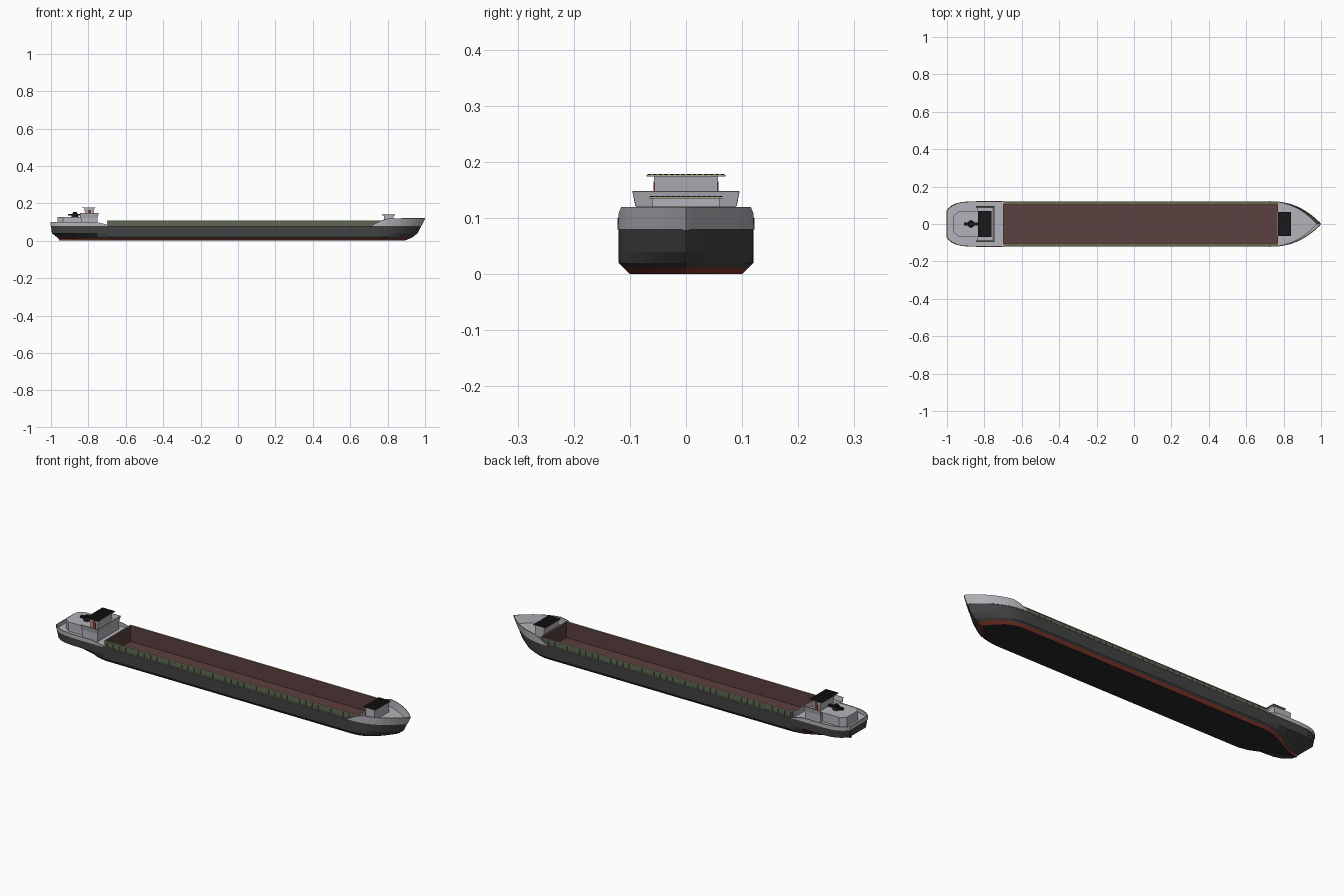
import bpy, bmesh, math

if "Cube" in bpy.data.objects:
    bpy.data.objects.remove(bpy.data.objects["Cube"])

def mat(name, r, g, b):
    m = bpy.data.materials.new(name)
    m.diffuse_color = (r, g, b, 1)
    m.use_nodes = True
    m.node_tree.nodes["Principled BSDF"].inputs["Base Color"].default_value = m.diffuse_color
    return m

DARK = mat("dark_hull", .055, .055, .055)
GREY = mat("light_grey", .45, .45, .49)
RED = mat("antifouling_red", .24, .042, .026)
BOTTOM = mat("bottom_black", .022, .022, .022)
HOLD = mat("hold_brown", .105, .052, .050)
GREEN = mat("coaming_green", .11, .14, .09)
TAN = mat("trim_tan", .42, .38, .22)
BLACK = mat("roof_black", .010, .010, .010)
DOOR = mat("door_brown", .20, .05, .03)

def make(name, verts, faces, mats, idx=None):
    me = bpy.data.meshes.new(name)
    me.from_pydata(verts, [], faces)
    for m in mats:
        me.materials.append(m)
    if idx:
        for p, i in zip(me.polygons, idx):
            p.material_index = i
    bm = bmesh.new()
    bm.from_mesh(me)
    bmesh.ops.recalc_face_normals(bm, faces=bm.faces)
    bm.to_mesh(me)
    bm.free()
    ob = bpy.data.objects.new(name, me)
    bpy.context.collection.objects.link(ob)
    return ob

def prism(name, bottom, top, z0, z1, m):
    n = len(bottom)
    v = [(x, y, z0) for x, y in bottom] + [(x, y, z1) for x, y in top]
    f = [list(range(n)), list(range(n, 2 * n))]
    f += [(i, (i + 1) % n, n + (i + 1) % n, n + i) for i in range(n)]
    return make(name, v, f, [m])

def rect(x0, x1, y0, y1):
    return [(x0, y0), (x1, y0), (x1, y1), (x0, y1)]

def box(name, x0, x1, y0, y1, z0, z1, m):
    r = rect(x0, x1, y0, y1)
    return prism(name, r, r, z0, z1, m)

def ribbon(name, lower, upper, thick, m, rim):
    n = len(lower)
    f = [(i, i + 1, n + i + 1, n + i) for i in range(n - 1)]
    ob = make(name, lower + upper, f, [m, rim])
    s = ob.modifiers.new("thickness", 'SOLIDIFY')
    s.thickness, s.offset, s.material_offset_rim = thick, 0, 1
    return ob

# ---- hull outline at each waterline
HA, HB, HY = -.695, .765, .103      # hold ends and half width
BOW0 = .72
SV = [0, .03, .08, .15, .25, .4, .6, .8, 1]
BU = [0, .173, .3, .42, .54, .65, .75, .84, .92, .97, 1]
# z, half width, transom x, transom half width, stem x, fine stern
LEVELS = [(0, .10, -.955, .003, .89, True),
          (.012, .112, -.96, .006, .92, True),
          (.02, .12, -.97, .025, .935, True),
          (.04, .12, -.995, .068, .96, False),
          (.08, .12, -1, .073, .98, False),
          (.12, .12, -1, .075, 1, False)]

def half(level):
    z, w, xs, we, stem, fine = level
    pts = []
    for v in SV:
        f = v * v * (3 - 2 * v) if fine else 1 - (1 - v) ** 8
        pts.append((xs + (HA - xs) * v, we + (w - we) * f, z))
    for u in BU:
        pts.append((BOW0 + (stem - BOW0) * u, w * (1 - u ** 2.4), z))
    return pts

halves = [half(l) for l in LEVELS]
N = len(halves[0])

def ring(h):
    return h + [(x, -y, z) for x, y, z in h[-2::-1]]

# ---- hull shell, red below the waterline
verts, faces, idx = [], [], []
R = 2 * N - 1
for h in halves[:5]:
    verts += ring(h)
for k in range(4):
    for i in range(R):
        j = (i + 1) % R
        faces.append((k * R + i, k * R + j, (k + 1) * R + j, (k + 1) * R + i))
        idx.append(1 if k == 0 else 0)
for i in range(N - 1):               # flat bottom
    q = [i, i + 1] + ([R - i - 2] if i + 1 < N - 1 else []) + [R - 1 - i]
    faces.append(q)
    idx.append(2)
make("hull", verts, faces, [DARK, RED, BOTTOM], idx)

# ---- decks fore and aft
deck = halves[4]
H0, H1 = len(SV) - 1, len(SV) + 1    # stations at the hold ends
hold_end = deck[H1][0]
for name, part in (("stern_deck", deck[:H0 + 1]), ("bow_deck", deck[H1:])):
    v = [(x, y, z) for x, y, z in part] + [(x, -y, z) for x, y, z in part]
    n = len(part)
    make(name, v, [(i, i + 1, n + i + 1, n + i) for i in range(n - 1)], [GREY])

# ---- open cargo hold with coaming
TOP = .108
v = [(x, y, z) for z in (.025, TOP) for x, y in rect(HA, hold_end, -HY, HY)]
make("cargo_hold", v, [(0, 1, 2, 3)] + [(i, (i + 1) % 4, 4 + (i + 1) % 4, 4 + i) for i in range(4)], [HOLD])
for s, side in ((1, "left"), (-1, "right")):
    part = deck[H0:H1 + 1]
    v = [(x, s * y, z) for x, y, z in part] + [(x, s * HY, z) for x, y, z in part]
    n = len(part)
    make(side + "_side_deck", v, [(i, i + 1, n + i + 1, n + i) for i in range(n - 1)], [GREEN])
    ys = sorted((s * (HY + .0005), s * .109))
    box(side + "_coaming", HA, hold_end, *ys, .08, TOP - .003, GREEN)
    yt = sorted((s * (HY + .0005), s * .111))
    box(side + "_coaming_rail", HA, hold_end, *yt, TOP - .003, TOP, TAN)
    rib = box(side + "_coaming_ribs", HA + .01, HA + .014, *sorted((s * .109, s * .112)), .08, TOP - .004, GREEN)
    a = rib.modifiers.new("repeat", 'ARRAY')
    a.count, a.use_relative_offset, a.use_constant_offset = 41, False, True
    a.constant_offset_displace = (.036, 0, 0)
for name, x0, x1 in (("aft_coaming", HA - .006, HA - .0005), ("fore_coaming", hold_end + .0005, hold_end + .006)):
    box(name, x0, x1, -.109, .109, .08, TOP, GREY)

# ---- raised bulwarks at the stern and bow
up = halves[5]

def lift(i):
    x = deck[i][0]
    if x < 0:
        h = .02 if x < -.75 else .005
    else:
        t = min(1, max(0, (x - .70) / .10))
        h = .04 * t * t * (3 - 2 * t)
    t = h / .04
    return tuple(a + (b - a) * t for a, b in zip(deck[i], up[i]))

def flip(p):
    return (p[0], -p[1], p[2])

st = list(range(H0, -1, -1))
lo, hi = [deck[i] for i in st], [lift(i) for i in st]
ribbon("stern_bulwark", lo + [flip(p) for p in lo[::-1]], hi + [flip(p) for p in hi[::-1]], .004, GREY, TAN)
bw = list(range(H0 + 1, N))
lo, hi = [deck[i] for i in bw], [lift(i) for i in bw]
ribbon("bow_bulwark", lo + [flip(p) for p in lo[-2::-1]], hi + [flip(p) for p in hi[-2::-1]], .004, GREY, TAN)

# ---- slatted flat roofs
def roof(name, x0, x1, w, z):
    box(name + "_edge", x0, x1, -w, w, z, z + .003, TAN)
    s = box(name + "_slats", x0 + .001, x1 - .001, -w + .001, -w + .008, z + .003, z + .0045, BLACK)
    n = 14
    a = s.modifiers.new("repeat", 'ARRAY')
    a.count, a.use_relative_offset, a.use_constant_offset = n, False, True
    a.constant_offset_displace = (0, (2 * w - .009) / (n - 1), 0)
    box(name + "_panel", x0 + .001, x1 - .001, -w + .001, w - .001, z + .003, z + .0035, BLACK)

# ---- bow house
box("bow_house", .78, .832, -.06, .06, .08, .135, GREY)
roof("bow_roof", .77, .84, .065, .135)

# ---- stern accommodation and wheelhouse
plan = [(-.82, -.068), (-.82, .068), (-.935, .068), (-.965, .045), (-.965, -.045), (-.935, -.068)]
prism("aft_cabin", plan, plan, .08, .128, GREY)
box("bridge_base", -.84, -.752, -.088, .088, .08, .124, GREY)
wing_lo = [(-.845, .089), (-.752, .089), (-.752, -.089), (-.845, -.089)]
wing_hi = [(-.845, .094), (-.746, .094), (-.746, -.094), (-.845, -.094)]
ribbon("bridge_wing_screen", [(x, y, .122) for x, y in wing_lo], [(x, y, .148) for x, y in wing_hi], .003, GREY, TAN)
prism("wheelhouse", rect(-.815, -.775, -.055, .055), rect(-.822, -.768, -.057, .057), .124, .174, GREY)
roof("wheelhouse_roof", -.835, -.762, .07, .174)
for s, side in ((1, "left"), (-1, "right")):
    box(side + "_wheelhouse_door", -.803, -.785, *sorted((s * .054, s * .058)), .126, .165, DOOR)

# ---- funnel and exhaust gear on the cabin top
def disc(cx, r, n=12):
    return [(cx + r * math.cos(2 * math.pi * i / n), r * math.sin(2 * math.pi * i / n)) for i in range(n)]

prism("funnel_base", disc(-.872, .019), disc(-.872, .015), .128, .146, BLACK)
prism("funnel_cap", disc(-.872, .011), disc(-.872, .011), .146, .154, BLACK)
box("exhaust_pipe", -.91, -.83, -.008, .008, .134, .144, BLACK)
